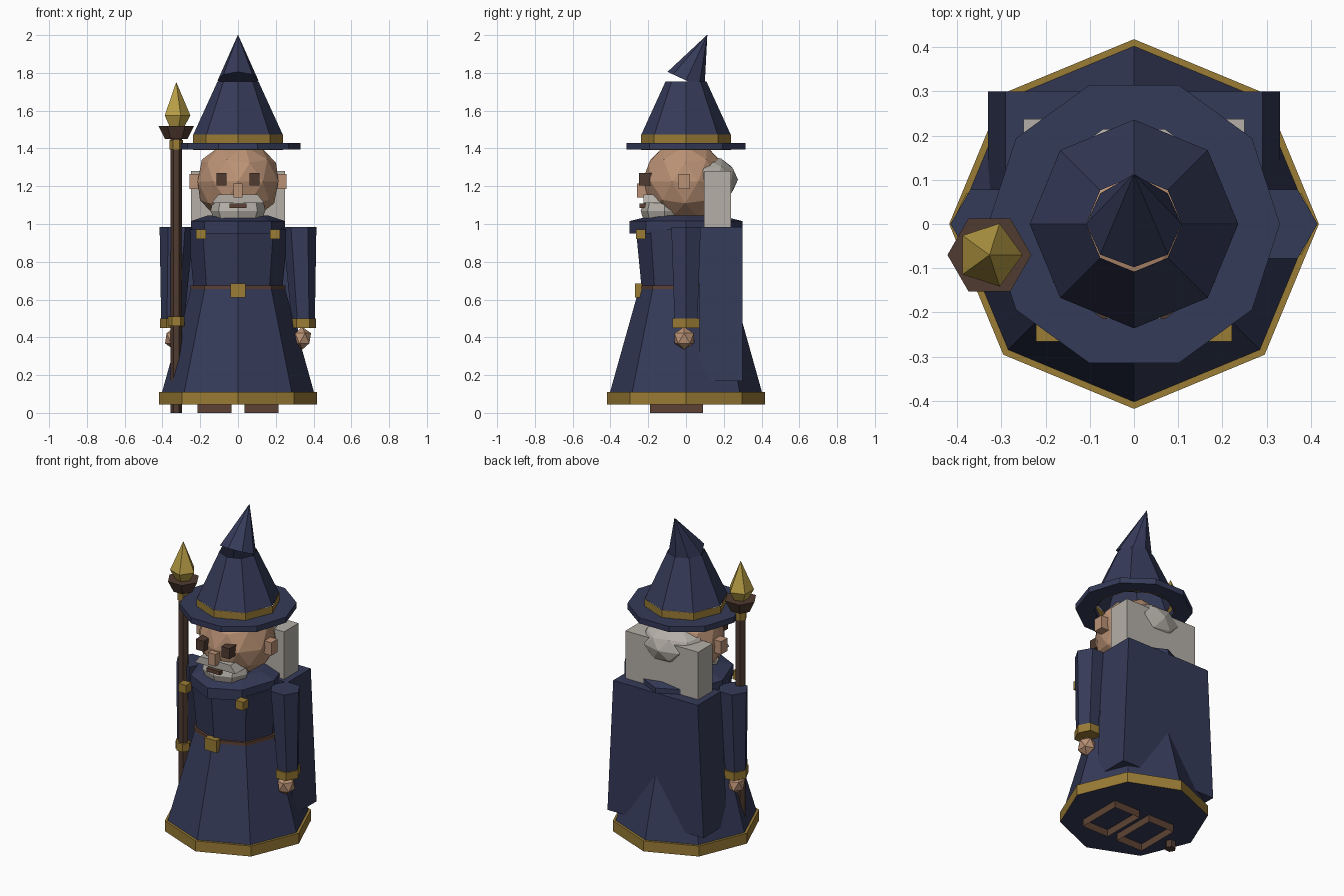
import bpy, bmesh, math
from mathutils import Matrix

cube = bpy.data.objects.get("Cube")
if cube:
    bpy.data.objects.remove(cube, do_unlink=True)


def material(name, rgb):
    m = bpy.data.materials.new(name)
    m.use_nodes = True
    m.diffuse_color = (*rgb, 1)
    m.node_tree.nodes["Principled BSDF"].inputs["Base Color"].default_value = (*rgb, 1)
    return m


NAVY = material("navy cloth", (0.036, 0.043, 0.1))
GOLD = material("gold trim", (0.32, 0.2, 0.036))
CRYSTAL = material("bright gold", (0.48, 0.34, 0.06))
SKIN = material("skin", (0.5, 0.29, 0.18))
GREY = material("grey hair", (0.46, 0.43, 0.39))
WOOD = material("dark wood", (0.08, 0.043, 0.03))
LEATHER = material("brown leather", (0.11, 0.055, 0.035))


def finish(name, bm, mat):
    bmesh.ops.recalc_face_normals(bm, faces=bm.faces)
    mesh = bpy.data.meshes.new(name)
    bm.to_mesh(mesh)
    bm.free()
    mesh.materials.append(mat)
    obj = bpy.data.objects.new(name, mesh)
    bpy.context.collection.objects.link(obj)
    return obj


def loft(name, mat, rings, n=8, x=0, y=0, caps=True, closed=False):
    """Rings are (z, x radius, y radius, x shift)."""
    bm = bmesh.new()
    loops = []
    for z, rx, ry, dx in rings:
        loops.append([bm.verts.new((x + dx + rx * math.cos(math.tau * i / n),
                                    y + ry * math.sin(math.tau * i / n), z)) for i in range(n)])
    pairs = list(zip(loops, loops[1:]))
    if closed:
        pairs.append((loops[-1], loops[0]))
    for a, b in pairs:
        for i in range(n):
            j = (i + 1) % n
            bm.faces.new((a[i], a[j], b[j], b[i]))
    if caps and not closed:
        bm.faces.new(loops[0])
        bm.faces.new(loops[-1])
    return finish(name, bm, mat)


def lathe(name, mat, profile, **kw):
    return loft(name, mat, [(z, r, r, 0) for z, r in profile], **kw)


def box(name, mat, xs, ys, zs, top_x=1.0, hollow=False):
    bm = bmesh.new()
    bmesh.ops.create_cube(bm, size=1)
    for v in bm.verts:
        top = v.co.z > 0
        v.co = [(a + b) / 2 + c * (b - a) for (a, b), c in zip((xs, ys, zs), v.co)]
        if top:
            v.co.x *= top_x
    if hollow:
        bm.normal_update()
        ends = [f for f in bm.faces if abs(f.normal.z) > 0.9]
        bmesh.ops.delete(bm, geom=ends, context="FACES_ONLY")
    return finish(name, bm, mat)


def ball(name, mat, centre, radii, detail):
    bm = bmesh.new()
    bmesh.ops.create_icosphere(bm, subdivisions=detail, radius=1)
    bmesh.ops.transform(bm, matrix=Matrix.Translation(centre) @ Matrix.Diagonal((*radii, 1)), verts=bm.verts)
    return finish(name, bm, mat)


# Robe
lathe("robe_skirt", NAVY, [(0.1, 0.405), (0.66, 0.248)])
hem = lathe("robe_hem", GOLD, [(0.045, 0.418), (0.11, 0.418)])
hem.data.materials.append(NAVY)
for face in hem.data.polygons:
    face.material_index = int(face.normal.z < -0.9)
lathe("robe_torso", NAVY, [(0.66, 0.235), (0.97, 0.265)])
lathe("belt", LEATHER, [(0.655, 0.252), (0.675, 0.252)])
box("belt_buckle", GOLD, (-0.04, 0.04), (-0.27, -0.23), (0.61, 0.685))
loft("collar", NAVY, [(0.95, 0.25, 0.3, 0), (1.015, 0.25, 0.3, 0), (1.045, 0.16, 0.18, 0)])
box("cape", NAVY, (-0.33, 0.33), (0.07, 0.3), (0.17, 0.985), top_x=0.88)

# Limbs and paired details
for side, s in (("left", 1), ("right", -1)):
    def pair(a, b):
        return tuple(sorted((s * a, s * b)))

    loft(side + "_sleeve", NAVY, [(0.49, 0.062, 0.07, s * 0.345), (0.985, 0.09, 0.09, s * 0.325)], n=6)
    loft(side + "_cuff", GOLD, [(0.45, 0.068, 0.081, s * 0.345), (0.5, 0.068, 0.081, s * 0.345)], n=6)
    ball(side + "_hand", SKIN, (s * 0.34, -0.01, 0.395), (0.052, 0.06, 0.06), 1)
    box(side + "_shoe", LEATHER, pair(0.035, 0.215), (-0.19, 0.09), (0, 0.05), hollow=True)
    box(side + "_brooch", GOLD, pair(0.17, 0.222), (-0.266, -0.215), (0.92, 0.972))
    box(side + "_eye", WOOD, pair(0.06, 0.115), (-0.25, -0.17), (1.205, 1.27))
    box(side + "_ear", SKIN, pair(0.19, 0.257), (-0.04, 0.022), (1.185, 1.265))

# Head
ball("head", SKIN, (0, -0.005, 1.225), (0.225, 0.225, 0.22), 2)
box("nose", SKIN, (-0.025, 0.025), (-0.26, -0.19), (1.14, 1.215))
loft("beard", GREY, [(0.9, 0.06, 0.06, 0), (1.02, 0.125, 0.11, 0), (1.07, 0.145, 0.125, 0),
                     (1.14, 0.13, 0.1, 0)], y=-0.115)
box("moustache", GREY, (-0.14, 0.14), (-0.225, -0.13), (1.11, 1.155), top_x=0.75)
box("mouth", LEATHER, (-0.045, 0.045), (-0.245, -0.18), (1.085, 1.108))
ball("back_hair", GREY, (0, 0.1, 1.235), (0.2, 0.175, 0.13), 2)
box("long_hair", GREY, (-0.25, 0.25), (0.095, 0.237), (0.985, 1.28))

# Hat with an open crown and a bent tip
lathe("hat_brim", NAVY, [(1.395, 0.33), (1.43, 0.33), (1.43, 0.225), (1.395, 0.225)], n=10, closed=True)
lathe("hat_band", GOLD, [(1.393, 0.238), (1.475, 0.238)], caps=False)
lathe("hat_cone", NAVY, [(1.475, 0.236), (1.755, 0.108)], caps=False)
tip = lathe("hat_tip", NAVY, [(0, 0.108), (0.265, 0.001)])
tip.location = (0, 0, 1.76)
tip.rotation_euler.x = math.radians(-25)

# Staff
staff = {"x": -0.327, "y": -0.07}
lathe("staff_shaft", WOOD, [(0, 0.031), (1.46, 0.031)], n=6, **staff)
lathe("staff_lower_ring", GOLD, [(0.46, 0.043), (0.51, 0.043)], n=6, **staff)
lathe("staff_upper_ring", GOLD, [(1.395, 0.036), (1.445, 0.036)], n=6, **staff)
lathe("staff_holder", WOOD, [(1.45, 0.06), (1.52, 0.095)], n=6, **staff)
lathe("staff_crystal", CRYSTAL, [(1.5, 0.035), (1.575, 0.075), (1.75, 0.001)], n=5, **staff)
